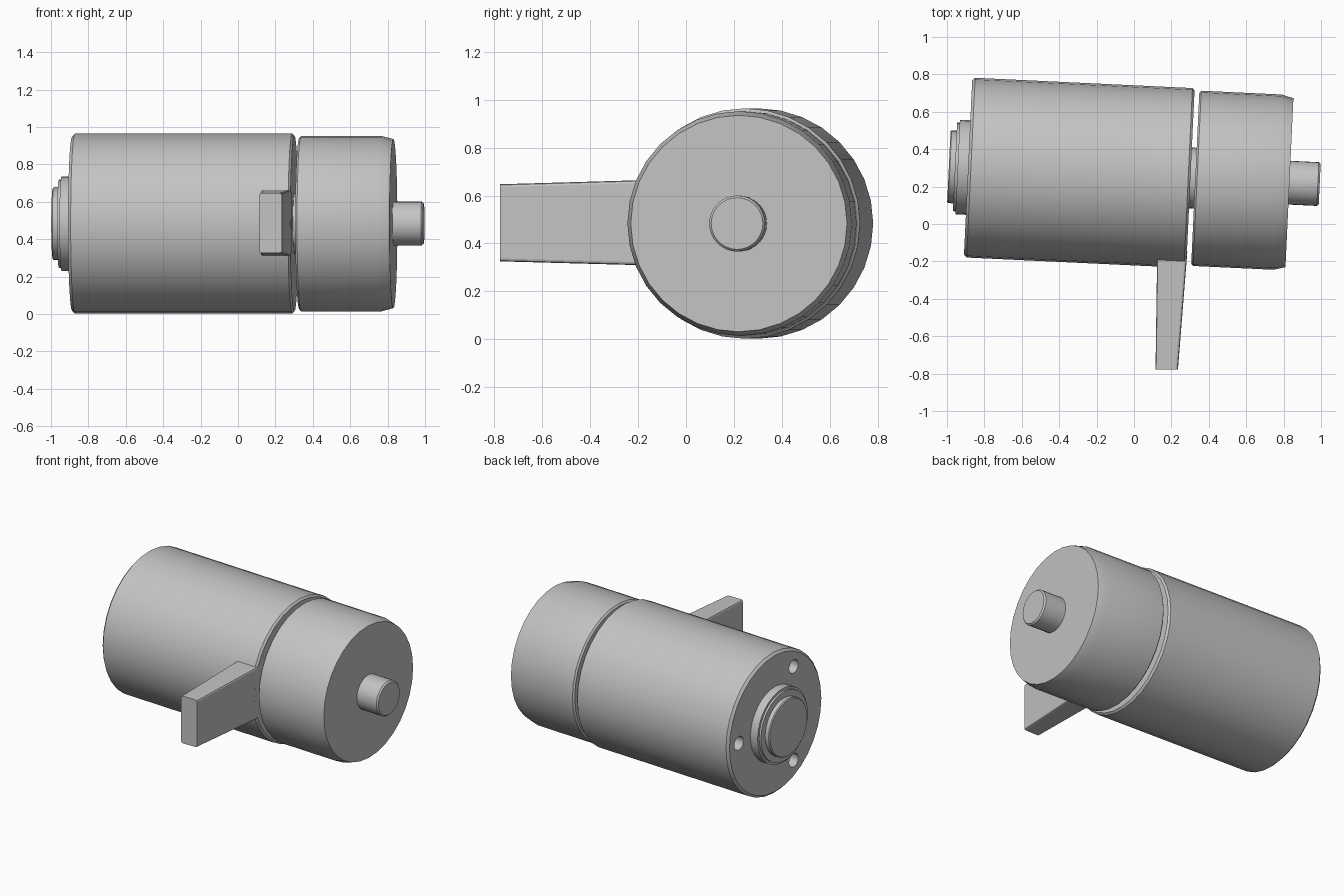
import bpy
import bmesh
import math
from mathutils import Matrix, Vector

cube = bpy.data.objects.get("Cube")
if cube:
    bpy.data.objects.remove(cube, do_unlink=True)

SIDES = 32
# Long axis of the machine: slightly turned about z
AXIS = Matrix.Translation((0, 0.26, 0.483)) @ Matrix.Rotation(math.radians(-2.7), 4, 'Z')

grey = bpy.data.materials.new("plain grey")
grey.use_nodes = True
grey.diffuse_color = (0.55, 0.55, 0.55, 1)
grey.node_tree.nodes["Principled BSDF"].inputs["Base Color"].default_value = grey.diffuse_color


def finish(name, bm):
    bmesh.ops.recalc_face_normals(bm, faces=bm.faces)
    mesh = bpy.data.meshes.new(name)
    bm.to_mesh(mesh)
    bm.free()
    mesh.materials.append(grey)
    obj = bpy.data.objects.new(name, mesh)
    bpy.context.collection.objects.link(obj)
    return obj


def smooth(obj):
    bpy.ops.object.select_all(action='DESELECT')
    obj.select_set(True)
    bpy.context.view_layer.objects.active = obj
    bpy.ops.object.shade_smooth_by_angle(angle=math.radians(20))


def lathe(name, profile, centre=(0, 0), sides=SIDES):
    """Solid turned about local x from (position, radius) pairs."""
    bm = bmesh.new()
    rings = []
    for x, r in profile:
        angles = [2 * math.pi * i / sides for i in range(sides)]
        rings.append([bm.verts.new((x, centre[0] + r * math.cos(a), centre[1] + r * math.sin(a)))
                      for a in angles])
    for a, b in zip(rings, rings[1:]):
        for i in range(sides):
            j = (i + 1) % sides
            bm.faces.new((a[i], a[j], b[j], b[i]))
    bm.faces.new(rings[0])
    bm.faces.new(rings[-1])
    bm.transform(AXIS)
    return finish(name, bm)


# Main drum with three blind bolt holes in its end face
body = lathe("main_body", [(-0.888, 0.465), (-0.873, 0.481), (0.29, 0.481), (0.302, 0.469)])
for k in range(3):
    a = k * 2 * math.pi / 3
    cutter = lathe("hole_cutter", [(-1.0, 0.046), (-0.74, 0.046)],
                   (0.37 * math.cos(a), 0.37 * math.sin(a)), 20)
    mod = body.modifiers.new("bolt_hole", 'BOOLEAN')
    mod.operation = 'DIFFERENCE'
    mod.solver = 'EXACT'
    mod.object = cutter
    bpy.ops.object.select_all(action='DESELECT')
    body.select_set(True)
    bpy.context.view_layer.objects.active = body
    bpy.ops.object.modifier_apply(modifier=mod.name)
    bpy.data.objects.remove(cutter, do_unlink=True)
smooth(body)

# Stepped boss on the drum end, neck, front head and output shaft
smooth(lathe("end_boss", [(-0.88, 0.253), (-0.944, 0.253), (-0.944, 0.237), (-0.958, 0.237),
                          (-0.958, 0.195), (-0.985, 0.195), (-0.991, 0.189)]))
smooth(lathe("neck", [(0.29, 0.163), (0.34, 0.163)]))
smooth(lathe("head", [(0.328, 0.458), (0.338, 0.469), (0.768, 0.469), (0.832, 0.452)]))
smooth(lathe("output_shaft", [(0.82, 0.117), (0.984, 0.117), (0.994, 0.108)]))

# Tapered mounting arm: (y, x low, x high, z low, z high) per section
bm = bmesh.new()
sections = []
for y, x0, x1, z0, z1 in [(-0.777, 0.115, 0.235, 0.325, 0.647),
                          (-0.15, 0.124, 0.285, 0.308, 0.665)]:
    sections.append([bm.verts.new(Vector(p)) for p in
                     ((x0, y, z0), (x1, y, z0), (x1, y, z1), (x0, y, z1))])
for i in range(4):
    j = (i + 1) % 4
    bm.faces.new((sections[0][i], sections[0][j], sections[1][j], sections[1][i]))
for s in sections:
    bm.faces.new(s)
long_edges = [e for e in bm.edges if abs(e.verts[0].co.y - e.verts[1].co.y) > 0.3]
bmesh.ops.bevel(bm, geom=long_edges, offset=0.012, segments=2, profile=0.5, affect='EDGES')
finish("mounting_arm", bm)
